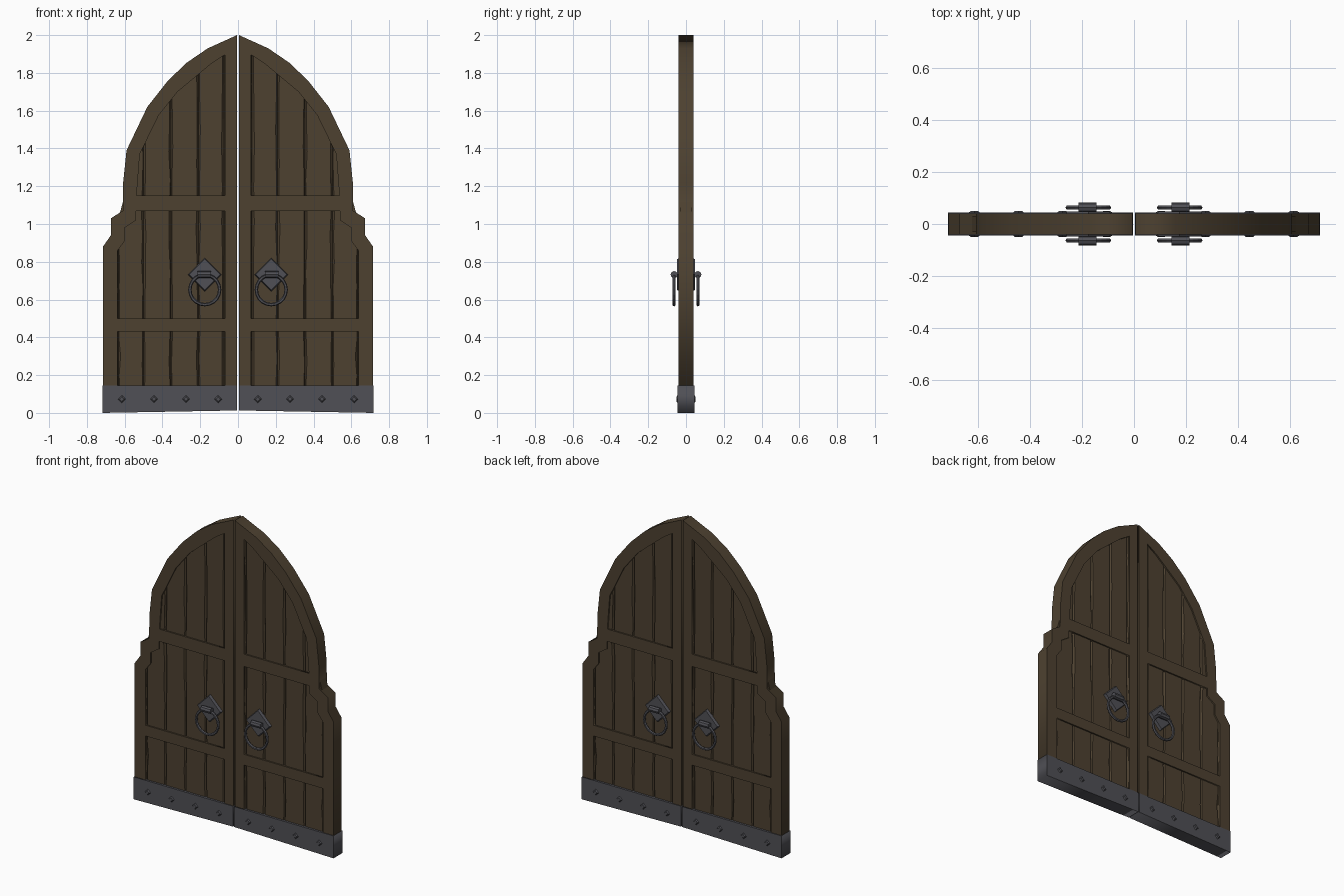
import bpy, bmesh, math, random
from mathutils import Matrix, Vector

if "Cube" in bpy.data.objects:
    bpy.data.objects.remove(bpy.data.objects["Cube"])

random.seed(4)

def material(name, col):
    m = bpy.data.materials.new(name)
    m.diffuse_color = (*col, 1)
    m.use_nodes = True
    m.node_tree.nodes["Principled BSDF"].inputs["Base Color"].default_value = m.diffuse_color
    return m

WOOD = material("wood", (0.075, 0.053, 0.030))
IRON = material("iron", (0.080, 0.080, 0.092))

def add_object(name, mesh, mat, mirror_y=False):
    ob = bpy.data.objects.new(name, mesh)
    bpy.context.collection.objects.link(ob)
    mesh.materials.clear()
    mesh.materials.append(mat)
    mod = ob.modifiers.new("mirror", 'MIRROR')
    mod.use_axis = (True, mirror_y, False)
    mod.use_mirror_merge = False
    return ob

def from_bmesh(name, bm, mat, mirror_y=False):
    bmesh.ops.recalc_face_normals(bm, faces=bm.faces[:])
    me = bpy.data.meshes.new(name)
    bm.to_mesh(me)
    bm.free()
    return add_object(name, me, mat, mirror_y)

def plate(name, loops, half, mat):
    """Extruded x-z outline; loops after the first are holes."""
    cu = bpy.data.curves.new(name, 'CURVE')
    cu.dimensions, cu.fill_mode, cu.extrude = '2D', 'BOTH', half
    for pts in loops:
        sp = cu.splines.new('POLY')
        sp.points.add(len(pts) - 1)
        for p, (x, z) in zip(sp.points, pts):
            p.co = (x, z, 0, 1)
        sp.use_cyclic_u = True
    tmp = bpy.data.objects.new(name + "_curve", cu)
    bpy.context.collection.objects.link(tmp)
    bpy.context.view_layer.update()
    me = bpy.data.meshes.new_from_object(tmp)
    bpy.data.objects.remove(tmp)
    me.transform(Matrix.Rotation(math.pi / 2, 4, 'X'))
    bm = bmesh.new()
    bm.from_mesh(me)
    bmesh.ops.remove_doubles(bm, verts=bm.verts[:], dist=1e-5)
    return from_bmesh(name, bm, mat)

# Door frame: pointed, stepped outline with three panel openings
outline = [(0.005, 0.1), (0.715, 0.1), (0.715, 0.88), (0.673, 0.94), (0.673, 1.03),
           (0.61, 1.07), (0.608, 1.22), (0.59, 1.39), (0.48, 1.62), (0.37, 1.76),
           (0.27, 1.855), (0.16, 1.93), (0.005, 2.0)]
low = [(0.07, 0.13), (0.637, 0.13), (0.637, 0.43), (0.07, 0.43)]
mid = [(0.07, 0.50), (0.637, 0.50), (0.637, 0.86), (0.60, 0.91), (0.60, 0.98),
       (0.54, 1.02), (0.54, 1.07), (0.07, 1.07)]
top = [(0.07, 1.15), (0.537, 1.15), (0.52, 1.37), (0.42, 1.575), (0.32, 1.70),
       (0.14, 1.85), (0.07, 1.895)]
plate("door_frame", [outline, low, mid, top], 0.04, WOOD)

# Planks behind the frame, chamfered with uneven edges
edges = [(0.02, 1.94), (0.075, 1.92), (0.21, 1.85), (0.355, 1.72),
         (0.50, 1.52), (0.633, 1.03), (0.665, 0.85)]
bm = bmesh.new()
ROWS = 10
for (x0, t0), (x1, t1) in zip(edges, edges[1:]):
    rings = []
    for i in range(ROWS + 1):
        a, b = random.uniform(0.003, 0.012), random.uniform(0.003, 0.012)
        half = [(x0, 0.02), (x0 + a, 0.031), (x1 - b, 0.031), (x1, 0.02)]
        ring = []
        for x, y in [(x, -y) for x, y in half] + half[::-1]:
            t = t0 + (t1 - t0) * (x - x0) / (x1 - x0)
            ring.append(bm.verts.new((x, y, 0.11 + (t - 0.11) * i / ROWS)))
        rings.append(ring)
    for r, s in zip(rings, rings[1:]):
        for k in range(8):
            j = (k + 1) % 8
            bm.faces.new((r[k], r[j], s[j], s[k]))
    bm.faces.new(rings[0])
    bm.faces.new(rings[-1])
from_bmesh("planks", bm, WOOD)

# Iron kick band
plate("bottom_band", [[(0.004, 0.013), (0.717, 0.0), (0.717, 0.145), (0.004, 0.145)]], 0.045, IRON)

# Pyramid rivets on the band
bm = bmesh.new()
for x in (0.105, 0.275, 0.445, 0.615):
    M = Matrix.Translation((x, -0.047, 0.073)) @ Matrix.Rotation(math.pi / 2, 4, 'X')
    bmesh.ops.create_cone(bm, cap_ends=True, segments=4, radius1=0.023, radius2=0.012,
                          depth=0.008, matrix=M)
from_bmesh("rivets", bm, IRON, True)

# Diamond plate of the handle
HX, HZ = 0.176, 0.732
bm = bmesh.new()
bmesh.ops.create_cone(bm, cap_ends=True, segments=4, radius1=0.09, radius2=0.082, depth=0.02,
                      matrix=Matrix.Translation((HX, -0.038, HZ)) @ Matrix.Rotation(math.pi / 2, 4, 'X'))
from_bmesh("handle_plate", bm, IRON, True)

# Knuckle barrel and its mount
bm = bmesh.new()
bmesh.ops.create_cone(bm, cap_ends=True, segments=8, radius1=0.019, radius2=0.019, depth=0.07,
                      matrix=Matrix.Translation((HX + 0.003, -0.063, HZ)) @ Matrix.Rotation(math.pi / 2, 4, 'Y'))
bmesh.ops.create_cube(bm, size=1, matrix=Matrix.Translation((HX + 0.003, -0.05, HZ))
                      @ Matrix.Diagonal((0.05, 0.025, 0.022, 1)))
from_bmesh("handle_knuckle", bm, IRON, True)

# Pull ring
bm = bmesh.new()
N, S, R, r = 20, 6, 0.079, 0.009
grid = []
for i in range(N):
    a = 2 * math.pi * i / N
    grid.append([])
    for k in range(S):
        b = 2 * math.pi * k / S
        d = R + r * math.cos(b)
        grid[-1].append(bm.verts.new((HX + d * math.cos(a), -0.063 + r * math.sin(b),
                                      0.652 + d * math.sin(a))))
for i in range(N):
    for k in range(S):
        n, m = (i + 1) % N, (k + 1) % S
        bm.faces.new((grid[i][k], grid[n][k], grid[n][m], grid[i][m]))
from_bmesh("pull_ring", bm, IRON, True)
